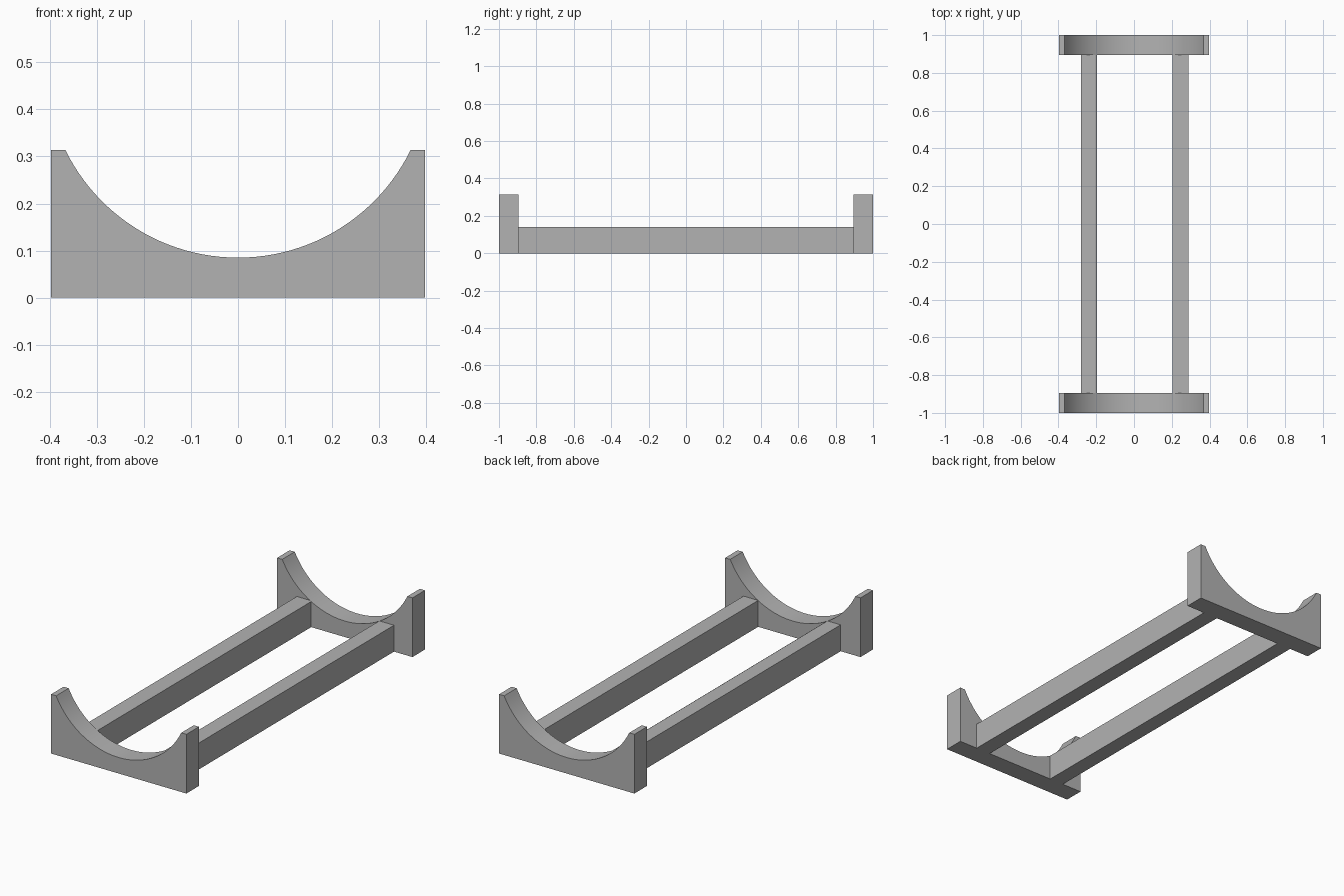
import bpy
import bmesh
import math

old = bpy.data.objects.get("Cube")
if old:
    bpy.data.objects.remove(old, do_unlink=True)

grey = bpy.data.materials.new("plain grey")
grey.use_nodes = True
colour = (0.45, 0.45, 0.45, 1)
grey.diffuse_color = colour
grey.node_tree.nodes["Principled BSDF"].inputs["Base Color"].default_value = colour

HALF_WIDTH, HEIGHT = 0.397, 0.314
INNER_Y, OUTER_Y = 0.895, 1.0
RADIUS, LOWEST = 0.4086, 0.085
CENTRE_Z = LOWEST + RADIUS
RAIL_TOP = 0.14


def extrude_profile(name, points, y0, y1):
    """Extrude an x-z outline along y."""
    bm = bmesh.new()
    face = bm.faces.new([bm.verts.new((x, y0, z)) for x, z in points])
    result = bmesh.ops.extrude_face_region(bm, geom=[face])
    verts = [v for v in result["geom"] if isinstance(v, bmesh.types.BMVert)]
    bmesh.ops.translate(bm, verts=verts, vec=(0, y1 - y0, 0))
    bmesh.ops.recalc_face_normals(bm, faces=bm.faces)
    mesh = bpy.data.meshes.new(name)
    bm.to_mesh(mesh)
    bm.free()
    mesh.materials.append(grey)
    obj = bpy.data.objects.new(name, mesh)
    bpy.context.collection.objects.link(obj)
    bpy.ops.object.select_all(action="DESELECT")
    obj.select_set(True)
    bpy.context.view_layer.objects.active = obj
    bpy.ops.object.shade_smooth_by_angle(angle=math.radians(15))
    return obj


# End cradles: a block with a round saddle in its top
sweep = math.acos((CENTRE_Z - HEIGHT) / RADIUS)
steps = 48
saddle = []
for i in range(steps + 1):
    a = sweep * (1 - 2 * i / steps)
    saddle.append((RADIUS * math.sin(a), CENTRE_Z - RADIUS * math.cos(a)))
cradle = [(-HALF_WIDTH, HEIGHT), (-HALF_WIDTH, 0),
          (HALF_WIDTH, 0), (HALF_WIDTH, HEIGHT)] + saddle
extrude_profile("front_cradle", cradle, -OUTER_Y, -INNER_Y)
extrude_profile("back_cradle", cradle, INNER_Y, OUTER_Y)

# Long rails: the right one has its inner top edge trimmed by the saddle
extrude_profile("left_rail", [(0.203, 0), (0.289, 0), (0.289, RAIL_TOP),
                              (0.203, RAIL_TOP)], -INNER_Y, INNER_Y)
inner = -0.197
trim_z = CENTRE_Z - math.sqrt(RADIUS ** 2 - inner ** 2)
trim_x = -math.sqrt(RADIUS ** 2 - (CENTRE_Z - RAIL_TOP) ** 2)
extrude_profile("right_rail", [(-0.281, 0), (inner, 0), (inner, trim_z),
                               (trim_x, RAIL_TOP), (-0.281, RAIL_TOP)],
                -INNER_Y, INNER_Y)
